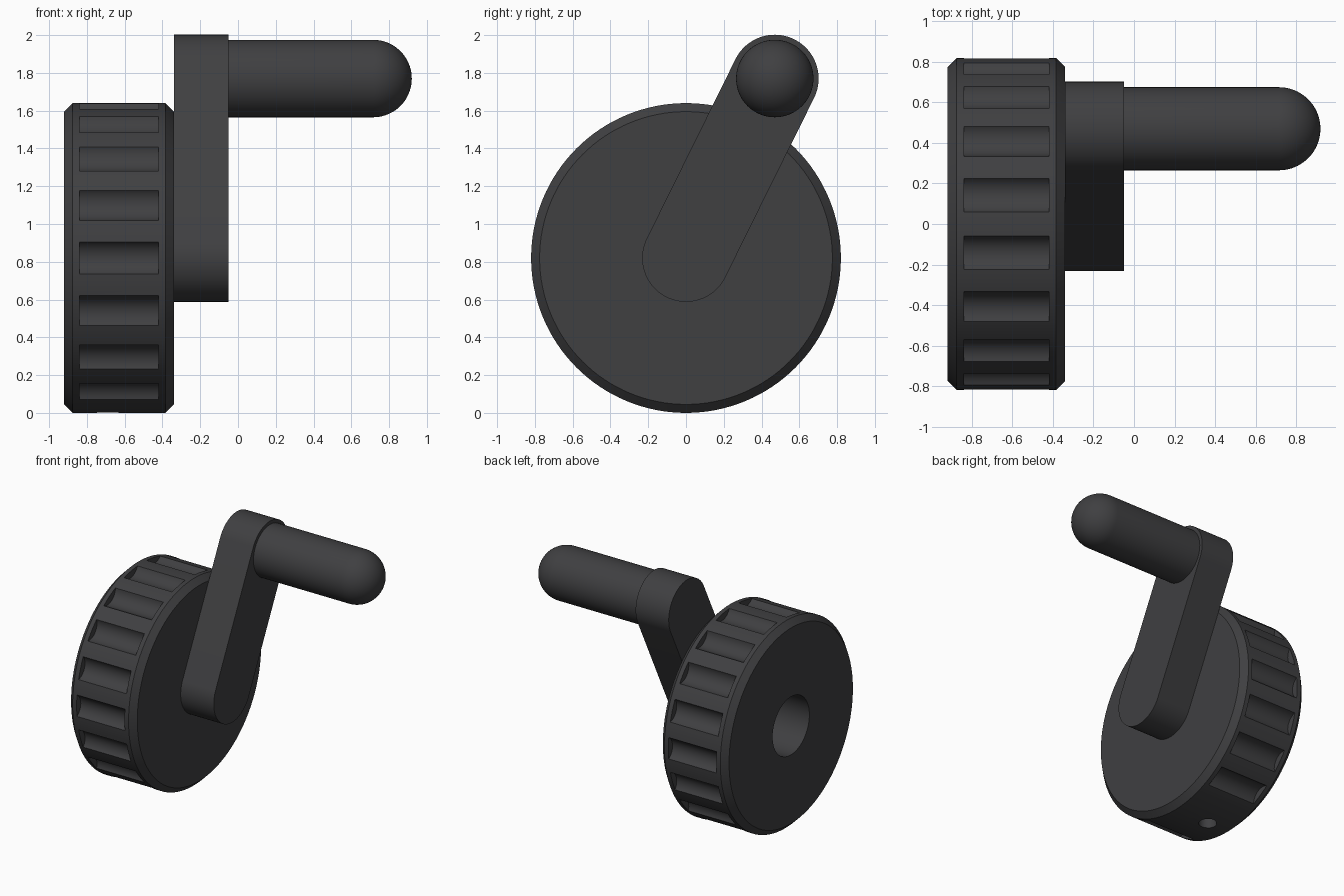
import bpy, bmesh
from math import sin, cos, pi, radians, atan2
from mathutils import Vector, Matrix

if "Cube" in bpy.data.objects:
    bpy.data.objects.remove(bpy.data.objects["Cube"])

HUB = Vector((0, 0, 0.82))        # wheel axis position (y, z)
GRIP = Vector((0, 0.47, 1.77))    # handle axis position (y, z)

dark = bpy.data.materials.new("dark_grey")
dark.diffuse_color = (0.05, 0.05, 0.053, 1)
dark.use_nodes = True
dark.node_tree.nodes["Principled BSDF"].inputs["Base Color"].default_value = dark.diffuse_color


def make_object(name, bm, location=(0, 0, 0)):
    bmesh.ops.recalc_face_normals(bm, faces=bm.faces)
    mesh = bpy.data.meshes.new(name)
    bm.to_mesh(mesh)
    bm.free()
    mesh.materials.append(dark)
    ob = bpy.data.objects.new(name, mesh)
    ob.location = location
    bpy.context.collection.objects.link(ob)
    return ob


def smooth(ob):
    bpy.ops.object.select_all(action='DESELECT')
    ob.select_set(True)
    bpy.context.view_layer.objects.active = ob
    bpy.ops.object.shade_smooth_by_angle(angle=radians(30))


def lathe(name, profile, location, steps=128):
    """Spin an (x, radius) profile around the x axis."""
    bm = bmesh.new()
    vs = [bm.verts.new((x, 0, r)) for x, r in profile]
    es = [bm.edges.new(p) for p in zip(vs, vs[1:])]
    bmesh.ops.spin(bm, geom=vs + es, cent=(0, 0, 0), axis=(1, 0, 0),
                   angle=2 * pi, steps=steps)
    bmesh.ops.remove_doubles(bm, verts=bm.verts, dist=1e-4)
    return make_object(name, bm, location)


def add_rod(bm, radius, depth, matrix, segments=32):
    bmesh.ops.create_cone(bm, cap_ends=True, segments=segments, radius1=radius,
                          radius2=radius, depth=depth, matrix=matrix)


# Wheel with chamfered rims and a blind shaft bore in the back face
wheel = lathe("wheel", [(-0.44, 0), (-0.44, 0.23), (-0.92, 0.23), (-0.92, 0.775),
                        (-0.875, 0.82), (-0.385, 0.82), (-0.34, 0.775), (-0.34, 0)], HUB)

# Cutters: grip scallops every 20 degrees (none beside the screw hole) and the screw hole
bm = bmesh.new()
for i in range(16):
    a = radians(-150 + 20 * i)
    centre = Vector((-0.63, 0.868 * sin(a), 0.868 * cos(a)))
    add_rod(bm, 0.1, 0.42, Matrix.Translation(centre) @ Matrix.Rotation(pi / 2, 4, 'Y'))
add_rod(bm, 0.065, 0.8, Matrix.Translation((-0.69, 0, -0.55)))
cutter = make_object("wheel_cutter", bm, HUB)
cutter.hide_render = True
cut = wheel.modifiers.new("cut", 'BOOLEAN')
cut.operation = 'DIFFERENCE'
cut.solver = 'EXACT'
cut.object = cutter
bpy.context.view_layer.objects.active = wheel
bpy.ops.object.modifier_apply(modifier=cut.name)
bpy.data.objects.remove(cutter)
smooth(wheel)

# Crank arm: round-ended bar from hub to handle
arm_dir = GRIP - HUB
tilt = atan2(arm_dir.z, arm_dir.y)
bm = bmesh.new()
outline = []
for centre, start in ((GRIP, tilt - pi / 2), (HUB, tilt + pi / 2)):
    for i in range(49):
        a = start + pi * i / 48
        outline.append(bm.verts.new(centre + Vector((-0.34, 0.232 * cos(a), 0.232 * sin(a)))))
face = bm.faces.new(outline)
ext = bmesh.ops.extrude_face_region(bm, geom=[face], use_keep_orig=True)
bmesh.ops.translate(bm, vec=(0.29, 0, 0),
                    verts=[g for g in ext["geom"] if isinstance(g, bmesh.types.BMVert)])
smooth(make_object("crank_arm", bm))

# Handle: straight grip with a hemispherical end
R = 0.205
dome = [(0.92 - R + R * sin(pi / 2 * i / 20), R * cos(pi / 2 * i / 20)) for i in range(21)]
smooth(lathe("handle", [(-0.05, 0), (-0.05, R)] + dome, GRIP, steps=80))
